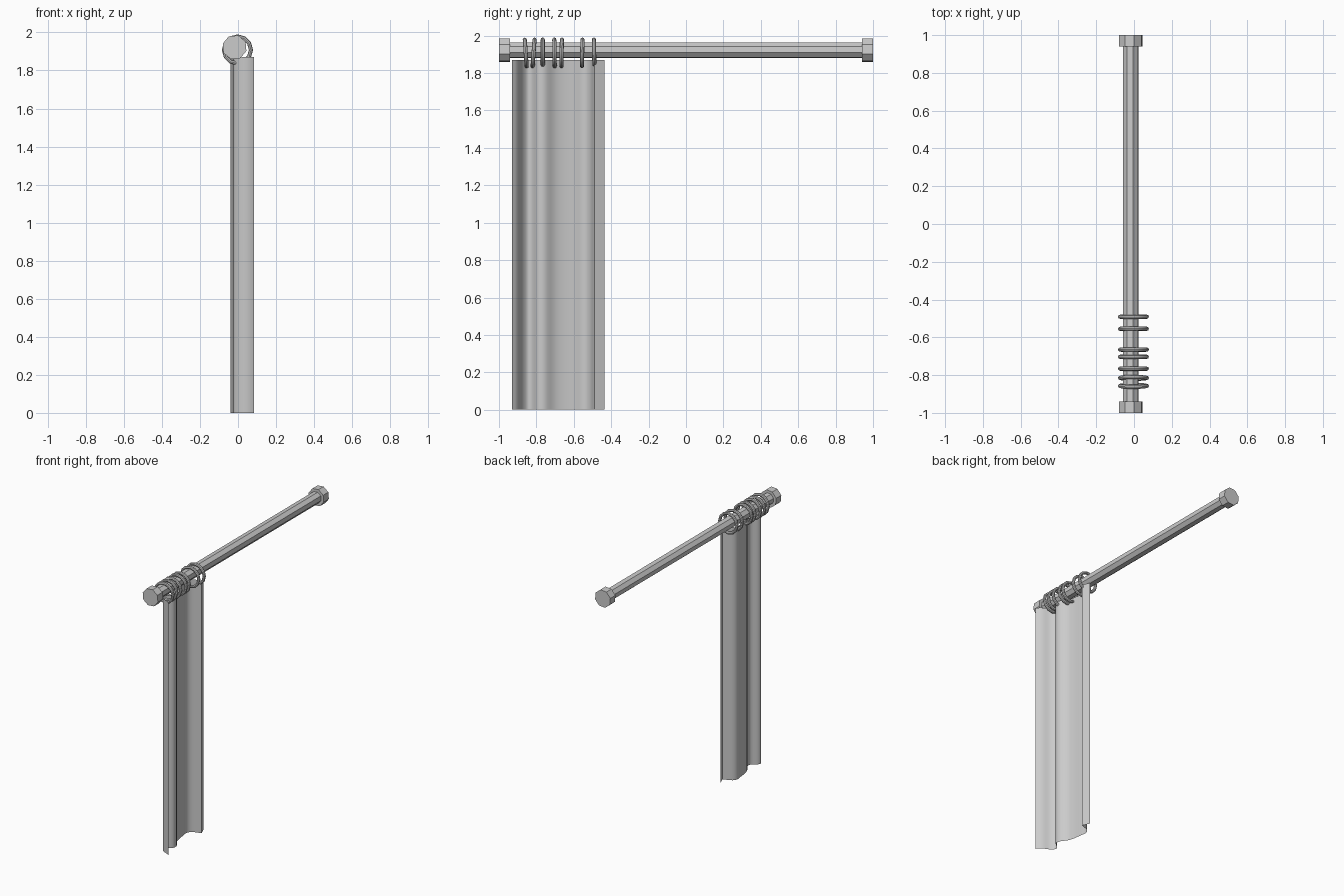
import bpy
import math

if "Cube" in bpy.data.objects:
    bpy.data.objects.remove(bpy.data.objects["Cube"], do_unlink=True)

grey = bpy.data.materials.new("plain_grey")
grey.use_nodes = True
COLOUR = (0.6, 0.6, 0.6, 1)
grey.diffuse_color = COLOUR
grey.node_tree.nodes["Principled BSDF"].inputs["Base Color"].default_value = COLOUR

ROD_X, ROD_Z = -0.018, 1.922


def finish(name):
    obj = bpy.context.object
    obj.name = name
    obj.data.materials.clear()
    obj.data.materials.append(grey)
    return obj


def bar(name, radius, length, y):
    """Eight-sided bar lying along y."""
    bpy.ops.mesh.primitive_cylinder_add(
        vertices=8, radius=radius, depth=length, location=(ROD_X, y, ROD_Z),
        rotation=(math.pi / 2, math.radians(17), 0))
    return finish(name)


# Rod and its two end caps
bar("rod", 0.043, 1.9, 0)
for side, sign in (("front", -1), ("back", 1)):
    bar(side + "_end_cap", 0.065, 0.06, sign * 0.97)

# Hanging rings: position along the rod, lean in degrees
rings = [(-0.857, 4), (-0.815, -4), (-0.766, 0), (-0.703, 1),
         (-0.665, -1), (-0.555, -1), (-0.491, 1)]
for i, (y, lean) in enumerate(rings):
    bpy.ops.mesh.primitive_torus_add(
        major_segments=12, minor_segments=8, major_radius=0.071, minor_radius=0.011,
        location=(-0.003, y, 1.908), rotation=(math.radians(90 + lean), 0, 0))
    finish(f"ring_{i + 1}")
    bpy.ops.object.shade_smooth_by_angle(angle=math.radians(40))

# Curtain: a folded line raised to full height; True marks a sharp fold
folds = [(0.083, -0.93, True), (0.062, -0.905, False), (-0.015, -0.858, False),
         (-0.022, -0.835, False), (0.028, -0.78, False), (-0.015, -0.69, False),
         (-0.032, -0.6, False), (-0.033, -0.53, False), (0.045, -0.49, True),
         (0.022, -0.435, True)]
HEIGHT = 1.87
path = bpy.data.curves.new("curtain", "CURVE")
path.dimensions = "2D"
path.fill_mode = "NONE"
path.extrude = HEIGHT / 2
path.resolution_u = 5
spline = path.splines.new("BEZIER")
spline.bezier_points.add(len(folds) - 1)
for point, (x, y, sharp) in zip(spline.bezier_points, folds):
    point.co = (x, y, 0)
    kind = "VECTOR" if sharp else "AUTO"
    point.handle_left_type = point.handle_right_type = kind
curtain = bpy.data.objects.new("curtain", path)
curtain.location.z = HEIGHT / 2
bpy.context.collection.objects.link(curtain)
bpy.ops.object.select_all(action="DESELECT")
curtain.select_set(True)
bpy.context.view_layer.objects.active = curtain
bpy.ops.object.convert(target="MESH")
finish("curtain")
bpy.ops.object.shade_smooth_by_angle(angle=math.radians(40))
